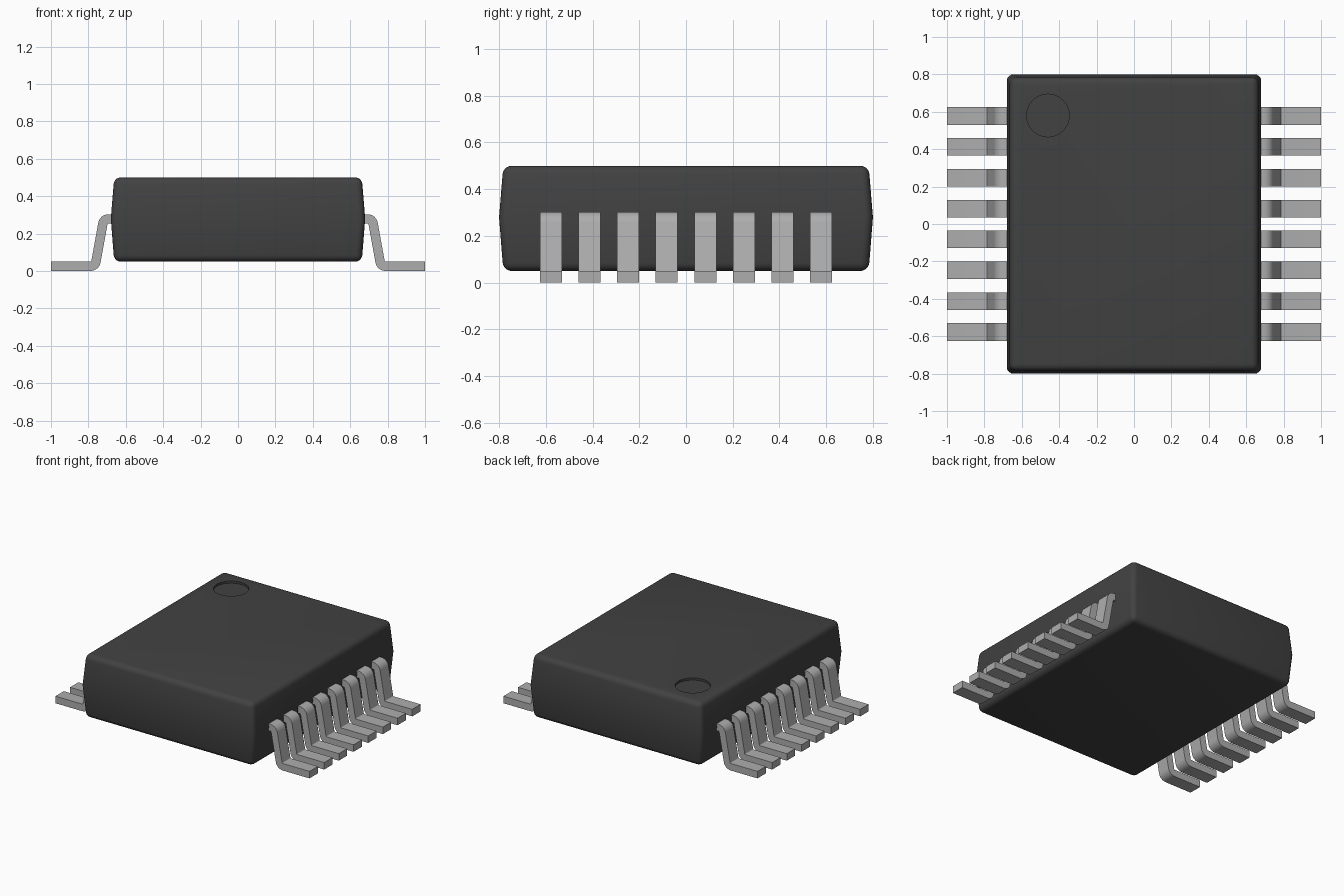
import bpy, bmesh, math
from mathutils import Matrix

if "Cube" in bpy.data.objects:
    bpy.data.objects.remove(bpy.data.objects["Cube"], do_unlink=True)


def material(name, value):
    m = bpy.data.materials.new(name)
    m.use_nodes = True
    col = (value, value, value, 1)
    m.diffuse_color = col
    m.node_tree.nodes["Principled BSDF"].inputs["Base Color"].default_value = col
    return m


BLACK = material("black_plastic", 0.054)
METAL = material("grey_metal", 0.42)


def make_object(name, bm, mat):
    bmesh.ops.recalc_face_normals(bm, faces=bm.faces)
    me = bpy.data.meshes.new(name)
    bm.to_mesh(me)
    bm.free()
    me.materials.append(mat)
    ob = bpy.data.objects.new(name, me)
    bpy.context.collection.objects.link(ob)
    return ob


def activate(ob):
    bpy.ops.object.select_all(action='DESELECT')
    ob.select_set(True)
    bpy.context.view_layer.objects.active = ob


# Package body: three rectangles, widest at the seam, with rounded edges
SEAM = 0.28
bm = bmesh.new()
rings = []
for hx, hy, z in ((0.662, 0.782, 0.05), (0.68, 0.80, SEAM), (0.662, 0.782, 0.50)):
    rings.append([bm.verts.new((sx * hx, sy * hy, z))
                  for sx, sy in ((-1, -1), (1, -1), (1, 1), (-1, 1))])
bm.faces.new(rings[0])
bm.faces.new(rings[2])
for lo, hi in zip(rings, rings[1:]):
    for i in range(4):
        j = (i + 1) % 4
        bm.faces.new((lo[i], lo[j], hi[j], hi[i]))
edges = [e for e in bm.edges if not all(abs(v.co.z - SEAM) < 1e-4 for v in e.verts)]
bmesh.ops.bevel(bm, geom=edges, offset=0.035, segments=5, profile=0.5, affect='EDGES')
body = make_object("package_body", bm, BLACK)

# Shallow round pin-one recess in the top
bm = bmesh.new()
bmesh.ops.create_cone(bm, cap_ends=True, segments=48, radius1=0.114, radius2=0.114,
                      depth=0.1, matrix=Matrix.Translation((-0.46, 0.58, 0.535)))
cutter = make_object("recess_cutter", bm, BLACK)
cutter.hide_render = True
mod = body.modifiers.new("recess", 'BOOLEAN')
mod.operation = 'DIFFERENCE'
mod.solver = 'EXACT'
mod.object = cutter
activate(body)
bpy.ops.object.modifier_apply(modifier=mod.name)
bpy.data.objects.remove(cutter, do_unlink=True)
activate(body)
bpy.ops.object.shade_smooth_by_angle(angle=math.radians(30))

# Gull-wing lead: centre line given as (x, z, normal angle)
T, R, SLOPE, STEPS = 0.025, 0.03, 10, 6
path = [(0.62, 0.278, 90)]
for i in range(STEPS + 1):
    d = 90 - (90 - SLOPE) * i / STEPS
    a = math.radians(d)
    path.append((0.693 + R * math.cos(a), 0.248 + R * math.sin(a), d))
for i in range(STEPS + 1):
    d = SLOPE + (90 - SLOPE) * i / STEPS
    a = math.radians(d)
    path.append((0.789 - R * math.cos(a), 0.055 - R * math.sin(a), d))
path.append((1.0, 0.025, 90))


def edge(side):
    return [(x + side * T * math.cos(math.radians(d)),
             z + side * T * math.sin(math.radians(d))) for x, z, d in path]


upper, lower = edge(1), edge(-1)


def lead(name, side, y, width=0.094):
    bm = bmesh.new()
    sections = []
    for (ux, uz), (lx, lz) in zip(upper, lower):
        sections.append([bm.verts.new((side * x, y + w * width / 2, z))
                         for x, z, w in ((ux, uz, -1), (ux, uz, 1), (lx, lz, 1), (lx, lz, -1))])
    for a, b in zip(sections, sections[1:]):
        for i in range(4):
            j = (i + 1) % 4
            bm.faces.new((a[i], a[j], b[j], b[i]))
    bm.faces.new(sections[0])
    bm.faces.new(sections[-1])
    ob = make_object(name, bm, METAL)
    activate(ob)
    bpy.ops.object.shade_smooth_by_angle(angle=math.radians(30))


# Eight leads along each long side
for side, label in ((1, "left"), (-1, "right")):
    for i in range(8):
        lead(f"{label}_lead_{i + 1}", side, (i - 3.5) * 0.165)
